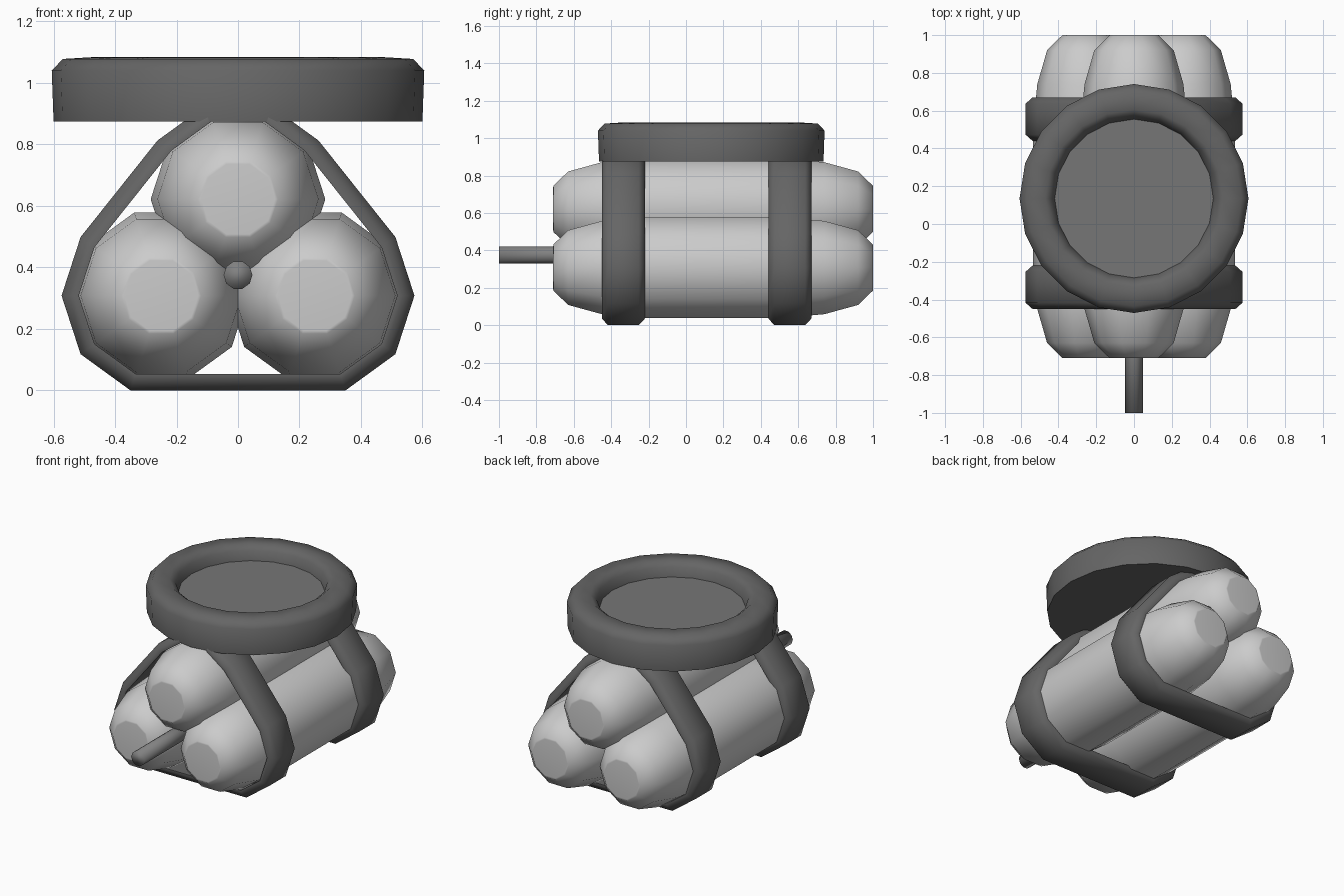
import bpy, bmesh
from math import cos, sin, radians, tau

if "Cube" in bpy.data.objects:
    bpy.data.objects.remove(bpy.data.objects["Cube"])

def grey(name, v):
    mat = bpy.data.materials.new(name)
    mat.diffuse_color = (v, v, v, 1)
    mat.use_nodes = True
    mat.node_tree.nodes["Principled BSDF"].inputs["Base Color"].default_value = mat.diffuse_color
    return mat

SHELL = grey("shell_grey", 0.53)
DARK = grey("dark_rubber", 0.13)
PAD = grey("pad_grey", 0.18)
METAL = grey("rod_grey", 0.22)

def make(name, rings, mat, closed=False, angle=60):
    """Skin a list of equal-length point rings into one smooth-shaded object."""
    bm = bmesh.new()
    vs = [[bm.verts.new(p) for p in ring] for ring in rings]
    n = len(vs[0])
    pairs = list(zip(vs, vs[1:])) + ([(vs[-1], vs[0])] if closed else [])
    for a, b in pairs:
        for i in range(n):
            j = (i + 1) % n
            bm.faces.new((a[i], a[j], b[j], b[i]))
    if not closed:
        bm.faces.new(vs[0][::-1])
        bm.faces.new(vs[-1])
    bmesh.ops.recalc_face_normals(bm, faces=bm.faces[:])
    me = bpy.data.meshes.new(name)
    bm.to_mesh(me)
    bm.free()
    me.materials.append(mat)
    ob = bpy.data.objects.new(name, me)
    bpy.context.collection.objects.link(ob)
    bpy.ops.object.select_all(action='DESELECT')
    ob.select_set(True)
    bpy.context.view_layer.objects.active = ob
    bpy.ops.object.shade_smooth_by_angle(angle=radians(angle))
    return ob

def ring_y(cx, cz, r, y, n=10):
    return [(cx + r * cos(tau * i / n), y, cz + r * sin(tau * i / n)) for i in range(n)]

def ring_z(cy, r, z, n=20):
    return [(r * cos(tau * i / n), cy + r * sin(tau * i / n), z) for i in range(n)]

RIGHT, TOP, LEFT = (0.25, 0.308), (0.0, 0.622), (-0.25, 0.308)

# three stacked canisters with rounded, tapering ends (small inset keeps the caps flat)
profile = [(-0.71, 0.12), (-0.709, 0.13), (-0.63, 0.21), (-0.45, 0.262), (-0.22, 0.284),
           (0.51, 0.284), (0.74, 0.262), (0.92, 0.21), (0.999, 0.13), (1.0, 0.12)]
for label, (cx, cz) in (("right", RIGHT), ("top", TOP), ("left", LEFT)):
    make(f"canister_{label}", [ring_y(cx, cz, r, y) for y, r in profile], SHELL)

# straps wrapped round the bundle
def wrap(r, y):
    pts = []
    for (cx, cz), start in ((RIGHT, -72), (TOP, 36), (LEFT, 144)):
        for k in range(4):
            a = radians(start + 36 * k)
            pts.append((cx + r * cos(a), y, cz + r * sin(a)))
    return pts

for label, y in (("front", -0.335), ("back", 0.555)):
    section = [(0.268, -0.115), (0.287, -0.115), (0.324, -0.082),
               (0.324, 0.082), (0.287, 0.115), (0.268, 0.115)]
    make(f"strap_{label}", [wrap(r, y + d) for r, d in section], DARK, closed=True, angle=70)

# rod sticking out between the canisters
make("rod", [ring_y(0, 0.375, 0.047, y) for y in (-1.0, -0.3)], METAL, angle=120)

# round pressure plate with a raised rim and a recessed, lighter centre
plate = [(0.60, 0.875), (0.606, 1.04), (0.57, 1.078), (0.47, 1.084),
         (0.435, 1.055), (0.42, 0.998)]
disc = make("pressure_plate", [ring_z(0.135, r, z) for r, z in plate], DARK)
disc.data.materials.append(PAD)
disc.data.polygons[-1].material_index = 1
